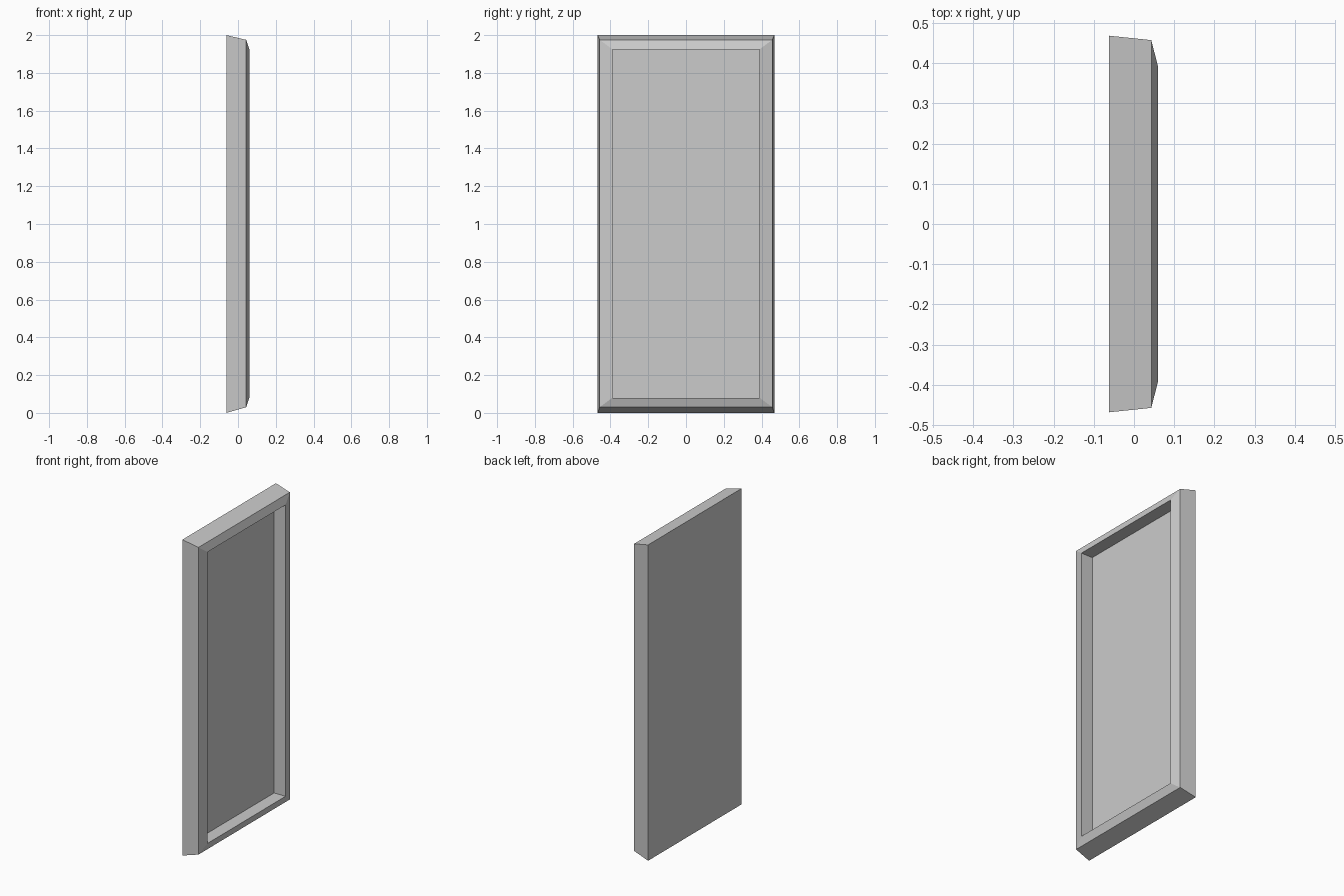
import bpy
import bmesh

cube = bpy.data.objects.get("Cube")
if cube:
    bpy.data.objects.remove(cube, do_unlink=True)

# One plain grey for the whole panel
grey = bpy.data.materials.new("light_grey")
grey.use_nodes = True
colour = (0.6, 0.6, 0.6, 1)
grey.diffuse_color = colour
grey.node_tree.nodes["Principled BSDF"].inputs["Base Color"].default_value = colour

# Rectangular rings from back to recess floor: x, half width, bottom, top
RINGS = [
    (-0.062, 0.468, 0.0, 2.0),      # back edge
    (0.043, 0.457, 0.03, 1.975),    # tapered side edge
    (0.06, 0.39, 0.08, 1.925),      # front lip of the bevel
    (-0.02, 0.39, 0.08, 1.925),     # recess floor
]

bm = bmesh.new()


def add_ring(x, half, low, high):
    corners = ((-half, low), (half, low), (half, high), (-half, high))
    return [bm.verts.new((x, y, z)) for y, z in corners]


rings = [add_ring(*r) for r in RINGS]

# Side, bevel and recess walls join neighbouring rings
for a, b in zip(rings, rings[1:]):
    for i in range(4):
        j = (i + 1) % 4
        bm.faces.new((a[i], a[j], b[j], b[i]))

# Flat back and recess floor
bm.faces.new(rings[0][::-1])
bm.faces.new(rings[-1])
bmesh.ops.recalc_face_normals(bm, faces=bm.faces)

mesh = bpy.data.meshes.new("recessed_panel")
bm.to_mesh(mesh)
bm.free()
mesh.materials.append(grey)
panel = bpy.data.objects.new("recessed_panel", mesh)
bpy.context.collection.objects.link(panel)
